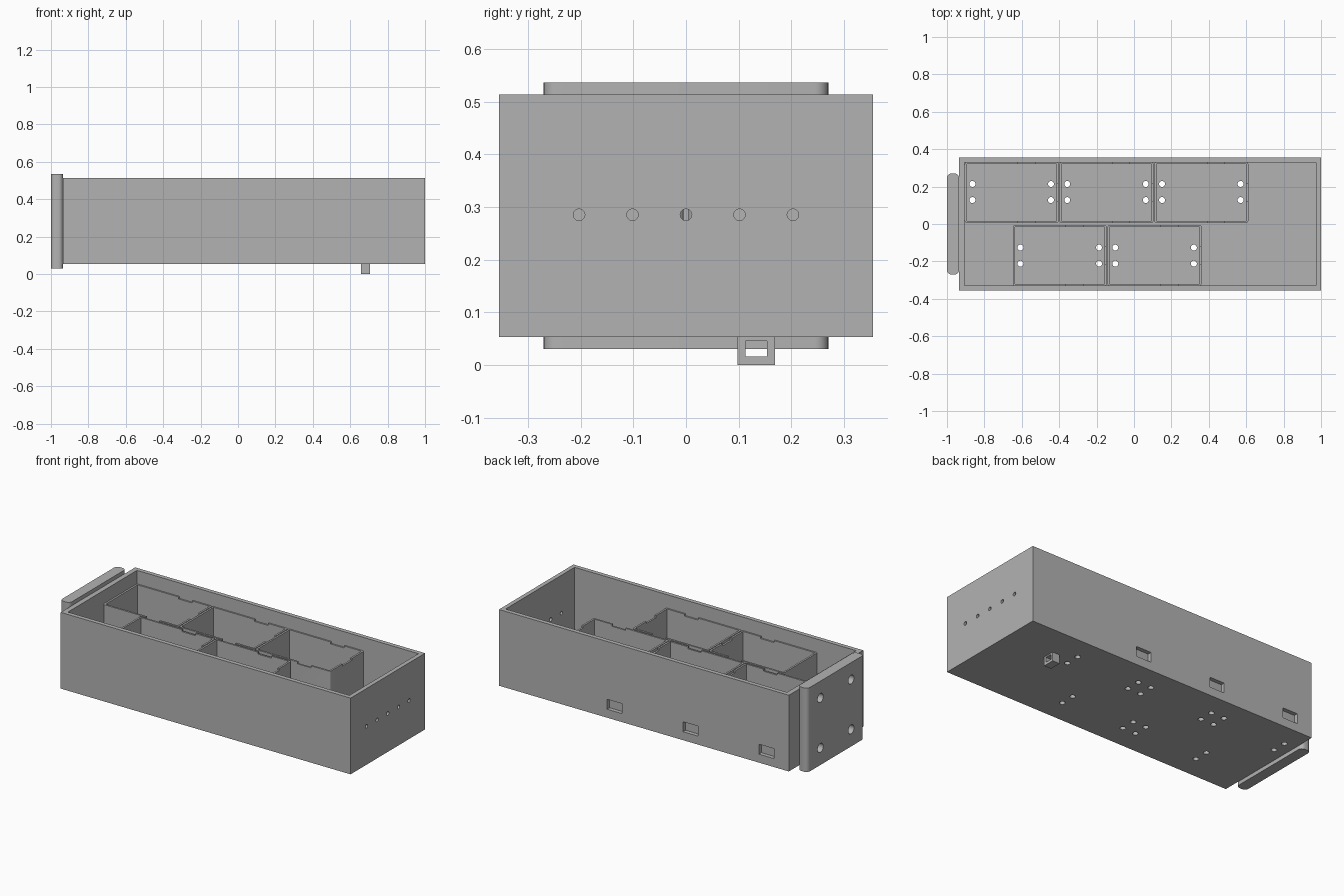
import bpy
import bmesh
from math import pi
from mathutils import Matrix, Vector

old = bpy.data.objects.get("Cube")
if old:
    bpy.data.objects.remove(old, do_unlink=True)

GREY = (0.45, 0.45, 0.45, 1)
mat = bpy.data.materials.new("plain grey")
mat.use_nodes = True
mat.diffuse_color = GREY
mat.node_tree.nodes["Principled BSDF"].inputs["Base Color"].default_value = GREY


def add_box(bm, lo, hi, radius=0):
    """Box between two corners, with optional rounded vertical edges."""
    lo, hi = Vector(lo), Vector(hi)
    m = Matrix.Translation((lo + hi) / 2) @ Matrix.Diagonal((*(hi - lo), 1))
    verts = bmesh.ops.create_cube(bm, size=1, matrix=m)["verts"]
    if radius:
        edges = {e for v in verts for e in v.link_edges
                 if abs(e.verts[0].co.z - e.verts[1].co.z) > 0.01}
        bmesh.ops.bevel(bm, geom=list(edges), offset=radius, segments=6,
                        profile=0.5, affect='EDGES')


def add_rod(bm, centre, radius, depth, axis='Z'):
    m = Matrix.Translation(centre)
    if axis == 'X':
        m = m @ Matrix.Rotation(pi / 2, 4, 'Y')
    bmesh.ops.create_cone(bm, cap_ends=True, segments=24, radius1=radius,
                          radius2=radius, depth=depth, matrix=m)


def to_object(name, bm):
    mesh = bpy.data.meshes.new(name)
    bmesh.ops.recalc_face_normals(bm, faces=bm.faces)
    bm.to_mesh(mesh)
    bm.free()
    ob = bpy.data.objects.new(name, mesh)
    mesh.materials.append(mat)
    bpy.context.collection.objects.link(ob)
    return ob


def cut(ob, bm):
    """Subtract the shapes in bm from the object."""
    cutter = to_object("cutter", bm)
    cutter.hide_render = True
    mod = ob.modifiers.new("cut", 'BOOLEAN')
    mod.operation = 'DIFFERENCE'
    mod.solver = 'EXACT'
    mod.object = cutter
    bpy.context.view_layer.objects.active = ob
    bpy.ops.object.modifier_apply(modifier=mod.name)
    bpy.data.objects.remove(cutter, do_unlink=True)


def smooth(ob):
    bpy.ops.object.select_all(action='DESELECT')
    ob.select_set(True)
    bpy.context.view_layer.objects.active = ob
    bpy.ops.object.shade_smooth_by_angle(angle=0.6)


# Shared layout
LEFT, RIGHT, HALF = -0.935, 1.0, 0.355
BASE, TOP, WALL = 0.053, 0.513, 0.026
FLOOR = BASE + 0.025
CELL_W, CELL_TOP, PITCH, THIN = 0.502, 0.432, 0.507, 0.011
back_row = [(-0.905 + PITCH * i, 0.005, 0.331) for i in range(3)]
front_row = [(-0.648 + PITCH * i, -0.331, -0.005) for i in range(2)]
cells = back_row + front_row


def screw_holes(bm, x, y0, y1):
    mid = 0.171 if y0 > 0 else -0.169
    for dx in (0.041, 0.461):
        for dy in (-0.043, 0.043):
            add_rod(bm, (x + dx, mid + dy, FLOOR), 0.016, 0.12)


# Outer tray
bm = bmesh.new()
add_box(bm, (LEFT, -HALF, BASE), (RIGHT, HALF, TOP))
tray = to_object("outer_tray", bm)
bm = bmesh.new()
add_box(bm, (LEFT + 0.03, -HALF + WALL, FLOOR), (RIGHT - WALL, HALF - WALL, TOP + 0.1))
cut(tray, bm)

# Tray openings: cable holes, rear windows and floor screw holes
bm = bmesh.new()
for i in range(-2, 3):
    add_rod(bm, (RIGHT, i * 0.1015, 0.285), 0.011, 0.12, 'X')
for x, y0, y1 in back_row:
    add_box(bm, (x + 0.07, HALF - 0.04, 0.104), (x + 0.17, HALF + 0.05, 0.164))
for cell in cells:
    screw_holes(bm, *cell)
cut(tray, bm)
smooth(tray)

# Thin-walled inner compartments
for n, (x, y0, y1) in enumerate(cells, 1):
    bm = bmesh.new()
    add_box(bm, (x, y0, FLOOR), (x + CELL_W, y1, CELL_TOP), 0.012)
    cell = to_object(f"compartment_{n}", bm)
    bm = bmesh.new()
    add_box(bm, (x + THIN, y0 + THIN, FLOOR + THIN),
            (x + CELL_W - THIN, y1 - THIN, CELL_TOP + 0.1))
    cut(cell, bm)
    # Shallow notches in the rim, and screw holes
    bm = bmesh.new()
    for y in (y0, y1):
        add_box(bm, (x + 0.285, y - 0.03, CELL_TOP - 0.012),
                (x + 0.375, y + 0.03, CELL_TOP + 0.05))
    ym = (y0 + y1) / 2
    add_box(bm, (x + CELL_W - 0.03, ym - 0.045, CELL_TOP - 0.012),
            (x + CELL_W + 0.03, ym + 0.045, CELL_TOP + 0.05))
    screw_holes(bm, x, y0, y1)
    cut(cell, bm)
    smooth(cell)

# Mounting plate on the left end, with four bolt holes
bm = bmesh.new()
add_box(bm, (-1, -0.27, 0.03), (LEFT, 0.27, 0.536), 0.025)
plate = to_object("mounting_plate", bm)
bm = bmesh.new()
for y in (-0.146, 0.146):
    for z in (0.133, 0.434):
        add_rod(bm, (-1, y, z), 0.027, 0.11, 'X')
cut(plate, bm)
smooth(plate)

# Tie loop under the floor
bm = bmesh.new()
add_box(bm, (0.658, 0.098, 0), (0.706, 0.169, BASE))
loop = to_object("tie_loop", bm)
bm = bmesh.new()
add_box(bm, (0.6, 0.113, 0.016), (0.76, 0.154, 0.045))
cut(loop, bm)
